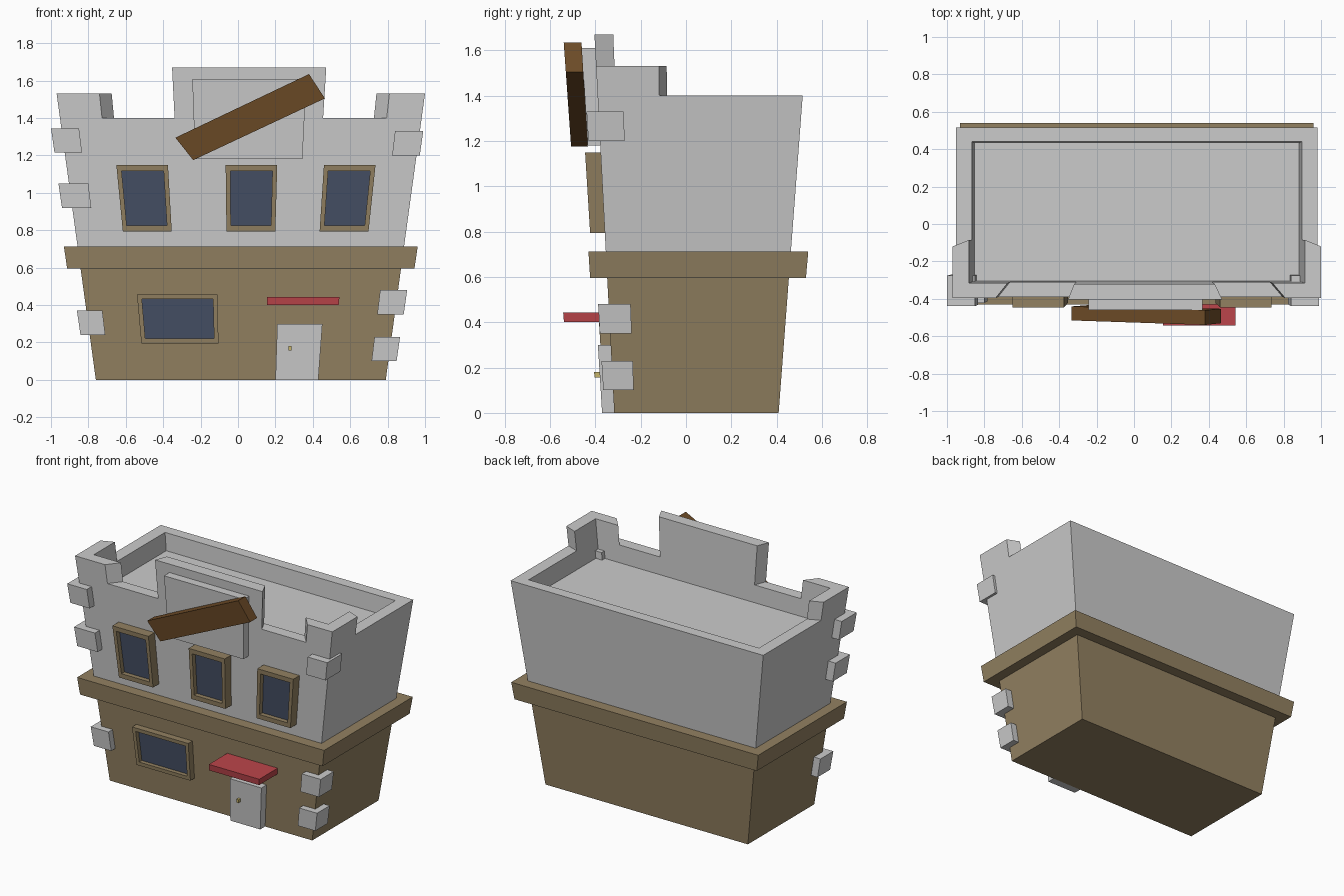
import bpy, bmesh

if "Cube" in bpy.data.objects:
    bpy.data.objects.remove(bpy.data.objects["Cube"])


def material(name, rgb):
    m = bpy.data.materials.new(name)
    m.diffuse_color = (*rgb, 1)
    m.use_nodes = True
    m.node_tree.nodes["Principled BSDF"].inputs["Base Color"].default_value = m.diffuse_color
    return m


TAN = material("tan_plaster", (0.29, 0.22, 0.12))
GLASS = material("dark_glass", (0.06, 0.08, 0.13))
WOOD = material("brown_wood", (0.15, 0.07, 0.02))
RED = material("red_awning", (0.50, 0.06, 0.07))
BRASS = material("brass", (0.60, 0.48, 0.15))


def flare(p):
    """The whole building widens towards the top."""
    s = 0.8015 + 0.1417 * p[2]
    return (0.015 + p[0] * s, -0.02 + p[1] * s, p[2])


def loft(name, rings, mat=None, cap_start=True, cap_end=True):
    """Join matching rings of points with side faces, then flare the result."""
    bm = bmesh.new()
    vs = [[bm.verts.new(flare(p)) for p in ring] for ring in rings]
    n = len(vs[0])
    for a, b in zip(vs, vs[1:]):
        for i in range(n):
            j = (i + 1) % n
            bm.faces.new((a[i], a[j], b[j], b[i]))
    if cap_start:
        bm.faces.new(vs[0][::-1])
    if cap_end:
        bm.faces.new(vs[-1])
    bmesh.ops.recalc_face_normals(bm, faces=bm.faces)
    me = bpy.data.meshes.new(name)
    bm.to_mesh(me)
    bm.free()
    ob = bpy.data.objects.new(name, me)
    bpy.context.collection.objects.link(ob)
    if mat:
        me.materials.append(mat)
    return ob


def rect(x0, x1, y0, y1, z):
    return [(x0, y0, z), (x1, y0, z), (x1, y1, z), (x0, y1, z)]


def upright(x0, x1, z0, z1, y):
    return [(x0, y, z0), (x1, y, z0), (x1, y, z1), (x0, y, z1)]


def box(name, x0, x1, y0, y1, z0, z1, mat=None):
    return loft(name, [rect(x0, x1, y0, y1, z0), rect(x0, x1, y0, y1, z1)], mat)


def prism(name, outline, z0, z1):
    return loft(name, [[(x, y, z) for x, y in outline] for z in (z0, z1)], cap_start=False)


W, F, B = 0.967, -0.37, 0.535       # outer wall faces
IW, IF, IB = 0.882, -0.29, 0.46     # inner parapet faces

# storeys and ledge
box("ground_floor", -W, W, F, B, 0, 0.65, TAN)
box("ledge", -1.048, 1.048, -0.455, 0.62, 0.595, 0.712, TAN)
loft("upper_floor", [rect(-W, W, F, B, 0.65), rect(-W, W, F, B, 1.4),
                     rect(-IW, IW, IF, IB, 1.4), rect(-IW, IW, IF, IB, 1.28)])

# raised parapet corners and centre
for side, s, front_end, inner_end in (("left", -1, 0.742, 0.678), ("right", 1, 0.78, 0.712)):
    prism("parapet_corner_" + side,
          [(s * W, F), (s * front_end, F), (s * inner_end, IF),
           (s * IW, IF), (s * IW, -0.064), (s * W, -0.098)], 1.4, 1.53)
prism("parapet_centre", [(-0.354, F), (0.44, F), (0.402, IF), (-0.323, IF)], 1.4, 1.67)

# blank board and crooked plank
box("sign_board", -0.252, 0.34, -0.427, -0.36, 1.18, 1.61)
plank = [(-0.355, 1.295), (-0.263, 1.175), (0.443, 1.505), (0.353, 1.635)]
loft("plank", [[(x, y, z) for x, z in plank] for y in (-0.503, -0.427)], WOOD)


# windows: hollow frame with a recessed pane
def window(name, x0, x1, z0, z1, front, bx, bz):
    hole = (x0 + bx, x1 - bx, z0 + bz, z1 - bz)
    pane_y = front + 0.035
    loft(name + "_frame", [upright(x0, x1, z0, z1, -0.36), upright(x0, x1, z0, z1, front),
                           upright(*hole, front), upright(*hole, pane_y)], TAN, cap_end=False)
    loft(name + "_pane", [upright(*hole, -0.365), upright(*hole, pane_y)], GLASS)


for name, x in (("left", -0.69), ("middle", -0.084), ("right", 0.461)):
    window("upper_window_" + name, x, x + 0.286, 0.793, 1.15, -0.441, 0.026, 0.032)
window("lower_window", -0.641, -0.144, 0.195, 0.457, -0.424, 0.028, 0.025)

# door, knob and awning
box("door", 0.231, 0.517, -0.437, -0.36, 0, 0.3)
box("door_knob", 0.309, 0.328, -0.466, -0.43, 0.157, 0.18, BRASS)
box("awning", 0.163, 0.61, -0.604, -0.36, 0.4, 0.443, RED)

# corner stones
for i, (x0, x1, z) in enumerate([(-1.023, -0.872, 1.215), (-1.026, -0.858, 0.92),
                                 (-1.026, -0.867, 0.24), (0.833, 0.985, 1.2),
                                 (0.857, 1.023, 0.35), (0.857, 1.021, 0.1)]):
    box("corner_stone_%d" % (i + 1), x0, x1, -0.423, -0.258, z, z + 0.13)
